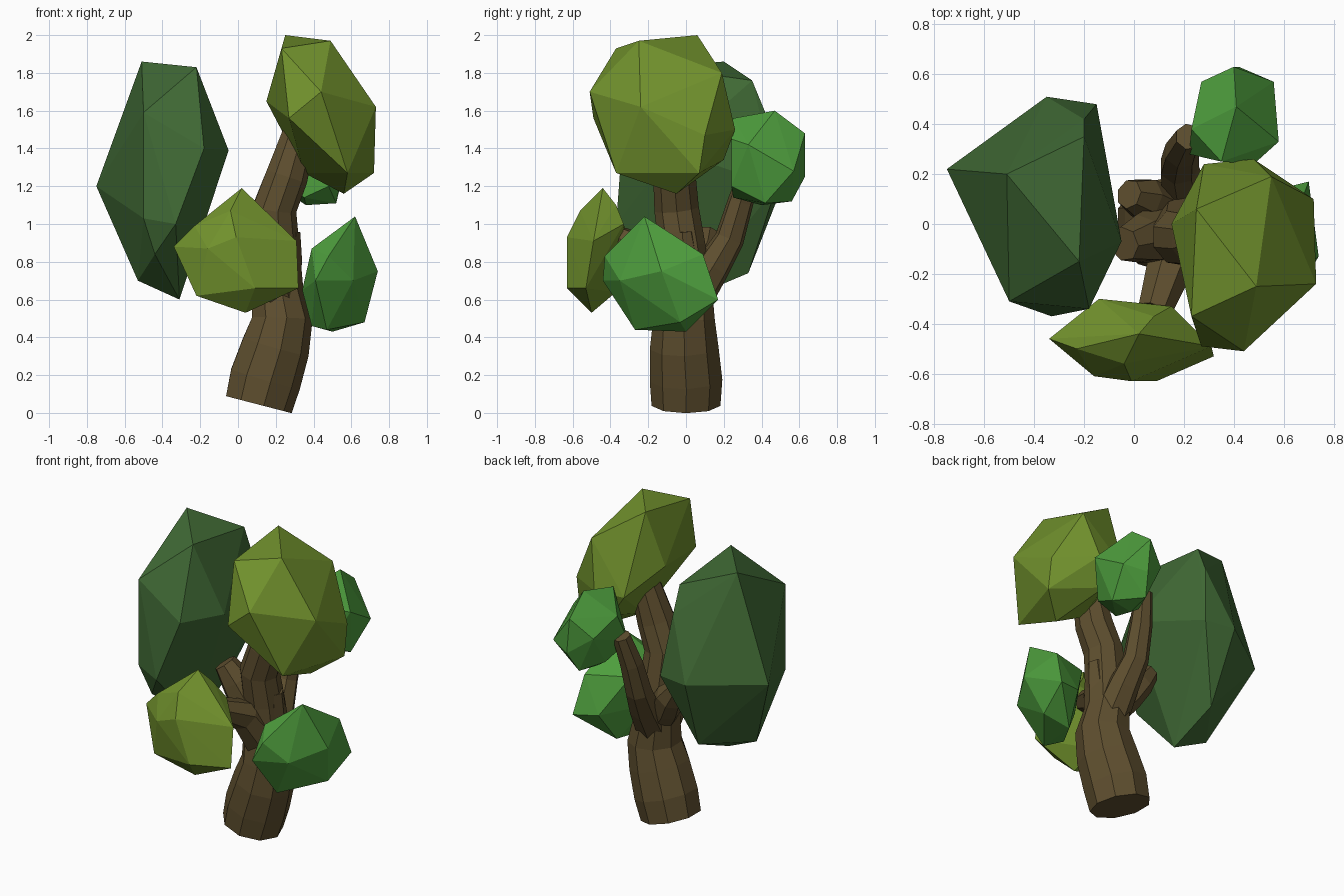
import bpy
import bmesh
from math import cos, sin, tau
from mathutils import Vector

default_cube = bpy.data.objects.get("Cube")
if default_cube:
    bpy.data.objects.remove(default_cube, do_unlink=True)


def make_material(name, red, green, blue):
    material = bpy.data.materials.new(name)
    material.use_nodes = True
    colour = (red, green, blue, 1)
    material.diffuse_color = colour
    material.node_tree.nodes["Principled BSDF"].inputs["Base Color"].default_value = colour
    return material


bark = make_material("bark brown", .112, .077, .028)
dark_green = make_material("dark leaf green", .052, .145, .036)
bright_green = make_material("bright leaf green", .076, .34, .047)
olive_green = make_material("olive leaf green", .165, .285, .026)


def add_object(name, bm, material):
    """Turn a bmesh into a flat shaded object of one colour."""
    bmesh.ops.recalc_face_normals(bm, faces=bm.faces[:])
    mesh = bpy.data.meshes.new(name)
    bm.to_mesh(mesh)
    bm.free()
    mesh.materials.append(material)
    part = bpy.data.objects.new(name, mesh)
    bpy.context.collection.objects.link(part)


def leaf_clump(name, material, corners):
    """Faceted clump of leaves: the convex skin around a few corners."""
    bm = bmesh.new()
    for corner in corners:
        bm.verts.new(corner)
    skin = bmesh.ops.convex_hull(bm, input=bm.verts[:])
    inside = {v for v in skin["geom_interior"] + skin["geom_unused"]
              if isinstance(v, bmesh.types.BMVert)}
    bmesh.ops.delete(bm, geom=list(inside), context="VERTS")
    add_object(name, bm, material)


def limb(name, sides, path):
    """Tapered, faceted limb through (x, y, z, radius) stations."""
    bm = bmesh.new()
    centres = [Vector(station[:3]) for station in path]
    previous = None
    for i, station in enumerate(path):
        ahead = centres[min(i + 1, len(path) - 1)]
        behind = centres[max(i - 1, 0)]
        along = (ahead - behind).normalized()
        across = Vector((1, 0, 0))
        across = (across - along * across.dot(along)).normalized()
        other = along.cross(across)
        ring = []
        for k in range(sides):
            turn = k * tau / sides
            spoke = across * cos(turn) + other * sin(turn)
            ring.append(bm.verts.new(centres[i] + spoke * station[3]))
        if previous:
            for k in range(sides):
                n = (k + 1) % sides
                bm.faces.new((previous[k], previous[n], ring[n], ring[k]))
        else:
            bm.faces.new(ring[::-1])
        previous = ring
    bm.faces.new(previous)
    add_object(name, bm, bark)


# Bent trunk that runs up into the top clump
limb("trunk", 9, [
    (.105, 0, .045, .185), (.14, 0, .18, .195), (.195, -.01, .35, .185),
    (.23, -.01, .5, .165), (.205, 0, .66, .14), (.20, -.02, .88, .125),
    (.19, -.05, 1.08, .12), (.255, -.06, 1.25, .115), (.33, -.04, 1.5, .09)])

# Side limbs that carry or reach toward the other clumps
limb("back_limb", 7, [
    (.21, .03, .6, .11), (.20, .14, .77, .095), (.18, .23, .92, .08),
    (.19, .29, 1.12, .07), (.22, .35, 1.31, .055)])
limb("back_left_limb", 7, [
    (.20, 0, .66, .11), (.10, .06, .78, .10), (.04, .1, .87, .09),
    (-.02, .12, .95, .06)])
limb("front_left_limb", 7, [
    (.20, -.02, .70, .13), (.10, -.04, .86, .12), (.03, -.06, .98, .10),
    (-.04, -.08, 1.08, .07)])
limb("front_limb", 7, [
    (.20, -.04, .64, .12), (.15, -.15, .82, .10), (.08, -.35, .92, .07)])
limb("right_limb", 7, [
    (.22, 0, .64, .11), (.26, -.01, .82, .08), (.27, -.02, .96, .06)])

# Tall dark clump
leaf_clump("tall_clump", dark_green, [
    (-.51, .2, 1.86), (-.22, -.15, 1.83), (-.2, .35, 1.76), (-.75, .22, 1.2),
    (-.5, -.31, 1.59), (-.18, -.34, 1.4), (-.05, -.07, 1.39), (-.33, -.37, 1),
    (-.5, -.31, 1.03), (-.44, -.26, .84), (-.31, 0, .6), (-.53, .03, .7),
    (-.32, .33, .74), (-.35, .51, 1.2), (-.15, .48, 1.2), (-.2, .42, 1.59)])

# Olive clump at the top
leaf_clump("top_clump", olive_green, [
    (.25, .06, 2), (.49, -.25, 1.97), (.23, -.37, 1.93), (.44, -.51, 1.7),
    (.15, 0, 1.65), (.73, -.24, 1.62), (.72, .1, 1.47), (.72, .07, 1.27),
    (.56, -.05, 1.16), (.35, -.06, 1.27), (.27, -.49, 1.56), (.58, -.37, 1.27),
    (.55, .19, 1.8), (.48, .26, 1.5), (.28, .24, 1.5), (.4, .2, 1.34)])

# Olive clump low at the front
leaf_clump("front_clump", olive_green, [
    (.02, -.44, 1.19), (-.34, -.46, .88), (-.23, -.5, .99), (.31, -.49, .91),
    (.32, -.53, .66), (.04, -.5, .53), (-.22, -.55, .62), (-.16, -.61, .87),
    (.09, -.63, .66), (-.01, -.63, .93), (-.04, -.56, 1.07), (-.14, -.3, .9),
    (.15, -.33, 1), (.08, -.37, 1.1), (0, -.37, .64)])

# Bright clump low on the side
leaf_clump("side_clump", bright_green, [
    (.62, -.22, 1.04), (.39, -.28, .87), (.40, 0, .86), (.34, -.14, .65),
    (.39, -.18, .46), (.47, -.27, .44), (.5, 0, .43), (.67, -.03, .48),
    (.74, -.13, .75), (.7, .17, .6), (.54, .13, .62), (.41, -.44, .7),
    (.48, -.43, .83), (.61, -.35, .7), (.67, .09, .84)])

# Bright clump high at the back
leaf_clump("back_clump", bright_green, [
    (.41, .47, 1.6), (.35, .25, 1.56), (.4, .63, 1.48), (.42, .63, 1.25),
    (.27, .57, 1.36), (.56, .57, 1.28), (.58, .33, 1.42), (.48, .24, 1.2),
    (.48, .24, 1.45), (.22, .28, 1.25), (.23, .38, 1.45), (.36, .4, 1.1),
    (.38, .56, 1.12), (.52, .42, 1.11), (.3, .4, 1.14), (.35, .25, 1.14)])
